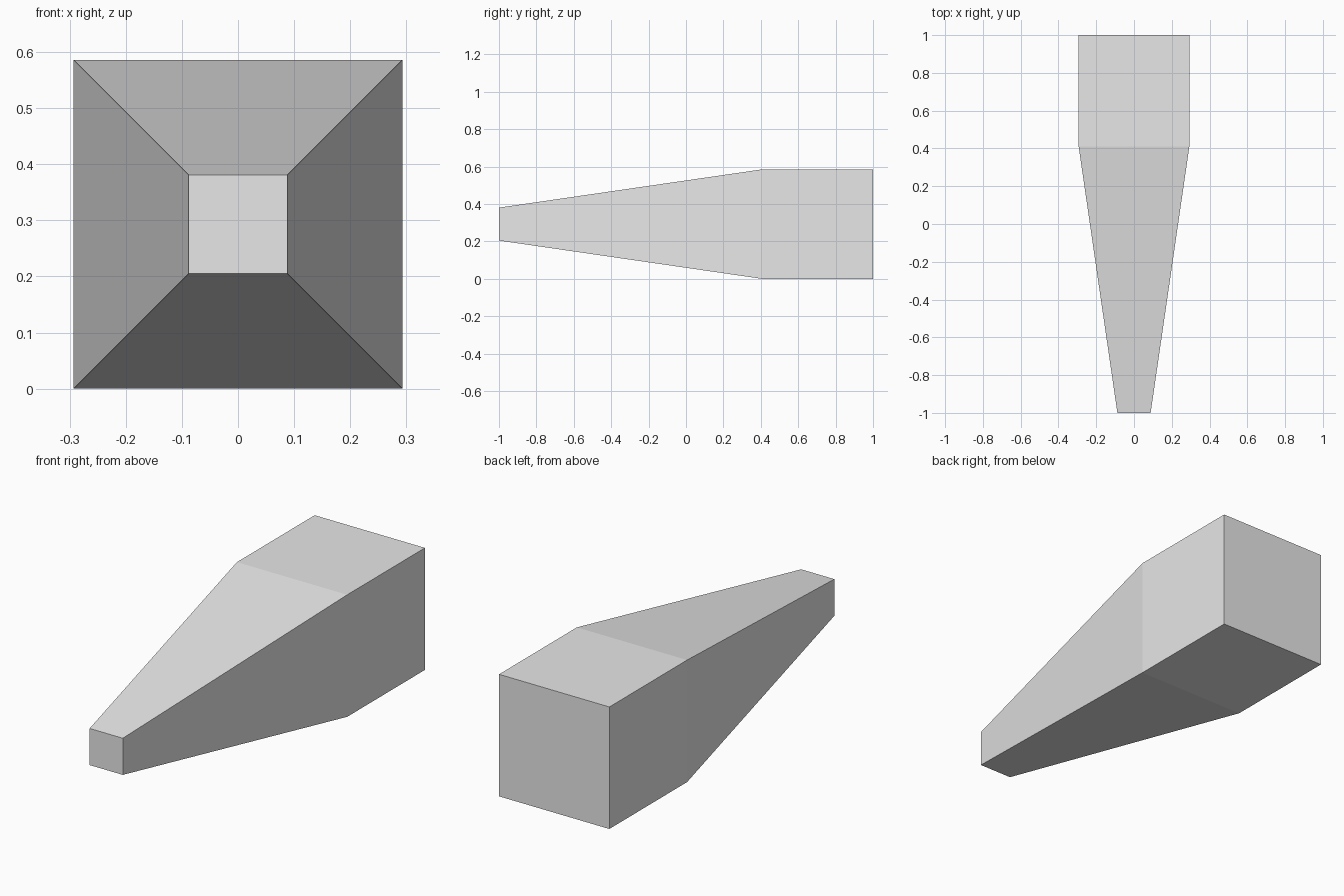
import bpy
import bmesh

cube = bpy.data.objects.get("Cube")
if cube:
    bpy.data.objects.remove(cube, do_unlink=True)

HALF = 0.293       # half width of the square block
TIP = 0.088        # half width of the narrow front end
SHOULDER = 0.41    # where the taper meets the block

# Plain grey material
grey = bpy.data.materials.new("light_grey")
grey.use_nodes = True
colour = (0.8, 0.8, 0.8, 1)
grey.diffuse_color = colour
grey.node_tree.nodes["Principled BSDF"].inputs["Base Color"].default_value = colour


def square_ring(bm, y, half):
    """Square cross-section centred on the body's axis."""
    corners = ((-1, -1), (1, -1), (1, 1), (-1, 1))
    return [bm.verts.new((half * x, y, HALF + half * z)) for x, z in corners]


# Tapered body: square sections bridged from front to back
bm = bmesh.new()
rings = [square_ring(bm, y, h) for y, h in ((-1, TIP), (SHOULDER, HALF), (1, HALF))]
for a, b in zip(rings, rings[1:]):
    for i in range(4):
        j = (i + 1) % 4
        bm.faces.new((a[i], a[j], b[j], b[i]))

# Front and back end caps
bm.faces.new(rings[0])
bm.faces.new(rings[-1])
bmesh.ops.recalc_face_normals(bm, faces=bm.faces)

mesh = bpy.data.meshes.new("tapered_body")
bm.to_mesh(mesh)
bm.free()
mesh.materials.append(grey)
body = bpy.data.objects.new("tapered_body", mesh)
bpy.context.collection.objects.link(body)
